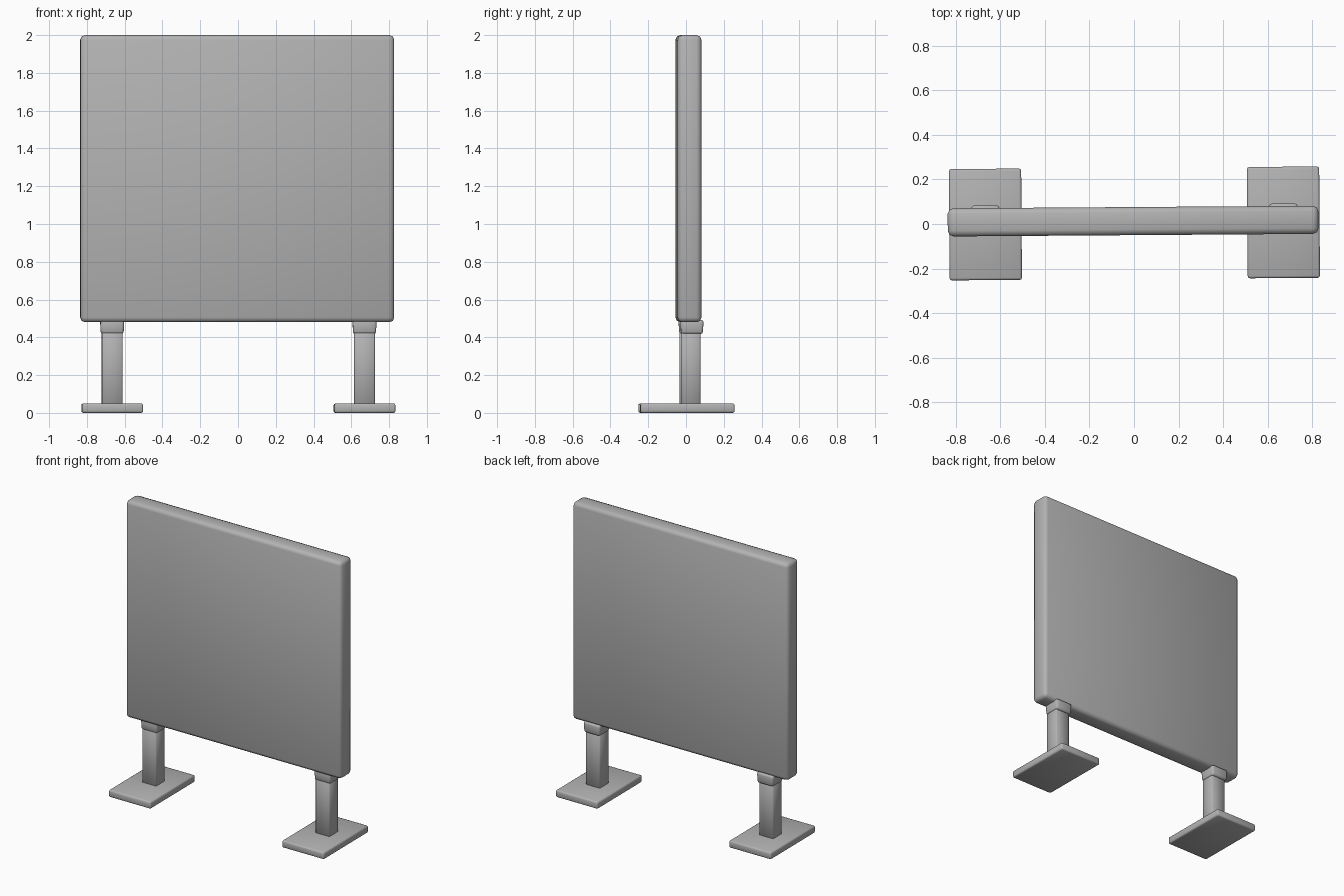
import bpy
import math
from mathutils import Matrix

cube = bpy.data.objects.get("Cube")
if cube:
    bpy.data.objects.remove(cube, do_unlink=True)

grey = bpy.data.materials.new("plain grey")
grey.use_nodes = True
colour = (0.45, 0.45, 0.45, 1)
grey.diffuse_color = colour
grey.node_tree.nodes["Principled BSDF"].inputs["Base Color"].default_value = colour

# The whole sign stands very slightly turned
turn = Matrix.Rotation(math.radians(0.4), 4, "Z")


def box(name, low, high, bevel, segments=2, bottom_scale=1.0):
    """Bevelled box between two corners, optionally narrowed at the bottom."""
    bpy.ops.mesh.primitive_cube_add(size=1)
    ob = bpy.context.object
    ob.name = name
    size = [b - a for a, b in zip(low, high)]
    for v in ob.data.vertices:
        k = bottom_scale if v.co.z < 0 else 1.0
        v.co = (v.co.x * size[0] * k, v.co.y * size[1] * k, v.co.z * size[2])
    centre = [(a + b) / 2 for a, b in zip(low, high)]
    ob.matrix_world = turn @ Matrix.Translation(centre)
    ob.data.materials.append(grey)
    mod = ob.modifiers.new("soft edges", "BEVEL")
    mod.width = bevel
    mod.segments = segments
    bpy.ops.object.modifier_apply(modifier=mod.name)
    bpy.ops.object.shade_smooth_by_angle(angle=math.radians(50))
    return ob


# Large square board
box("board", (-0.835, -0.05, 0.48), (0.827, 0.076, 2.0), 0.025)

# Two legs, each with a foot plate, a post and a collar under the board
for side, x in (("right", -0.666), ("left", 0.67)):
    box(side + "_foot", (x - 0.162, -0.247, 0), (x + 0.162, 0.252, 0.05), 0.01)
    box(side + "_post", (x - 0.055, -0.029, 0.04), (x + 0.055, 0.071, 0.46), 0.006, 1)
    box(side + "_collar", (x - 0.064, -0.035, 0.418), (x + 0.064, 0.088, 0.492), 0.012, 2, 0.94)
